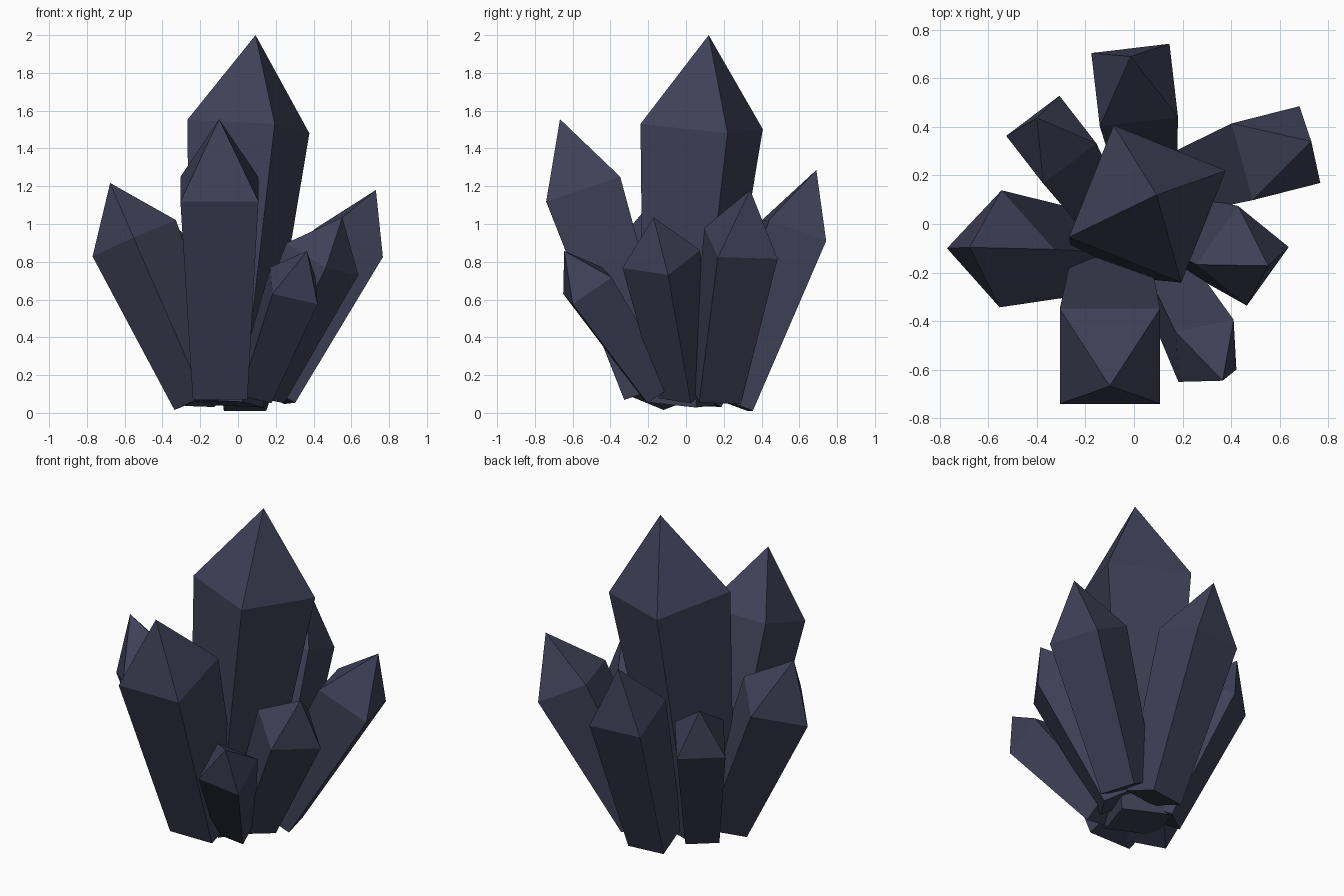
import bpy, bmesh
from math import pi
from mathutils import Vector, Quaternion

if "Cube" in bpy.data.objects:
    bpy.data.objects.remove(bpy.data.objects["Cube"])

mat = bpy.data.materials.new("dark_crystal")
mat.diffuse_color = (0.05, 0.052, 0.095, 1)
mat.use_nodes = True
mat.node_tree.nodes["Principled BSDF"].inputs["Base Color"].default_value = mat.diffuse_color


def crystal(name, base, tip, corner, taper=0.7):
    """Four-sided crystal: small square base, wide shoulder through corner, pointed tip."""
    base, tip, corner = Vector(base), Vector(tip), Vector(corner)
    axis = (tip - base).normalized()
    along = (corner - base).dot(axis)
    centre = base + axis * along
    radial = corner - centre
    bm = bmesh.new()
    low, high = [], []
    for i in range(4):
        off = Quaternion(axis, i * pi / 2) @ radial
        low.append(bm.verts.new(base + off * taper))
        high.append(bm.verts.new(centre + off))
    apex = bm.verts.new(tip)
    bm.faces.new(low[::-1])
    for i in range(4):
        j = (i + 1) % 4
        bm.faces.new((low[i], low[j], high[j], high[i]))
        bm.faces.new((high[i], high[j], apex))
    bmesh.ops.recalc_face_normals(bm, faces=bm.faces)
    me = bpy.data.meshes.new(name)
    bm.to_mesh(me)
    bm.free()
    me.materials.append(mat)
    ob = bpy.data.objects.new(name, me)
    bpy.context.collection.objects.link(ob)


# Tall middle crystal
crystal("centre_crystal", (-0.06, -0.03, 0.05), (0.093, 0.12, 2.0), (0.378, 0.22, 1.48), 0.6)
# Ring of leaning crystals: base centre, tip, one shoulder corner
crystal("front_crystal", (-0.095, -0.19, 0.115), (-0.1, -0.667, 1.555), (0.108, -0.74, 1.12))
crystal("left_crystal", (-0.182, -0.12, 0.083), (-0.677, -0.096, 1.217), (-0.77, -0.1, 0.828))
crystal("back_crystal", (0.05, 0.235, 0.05), (-0.014, 0.69, 1.286), (0.146, 0.742, 0.91))
crystal("back_right_crystal", (0.175, 0.155, 0.105), (0.73, 0.34, 1.18), (0.767, 0.169, 0.825))
crystal("right_crystal", (0.11, 0.0, 0.11), (0.552, -0.172, 1.035), (0.637, -0.095, 0.73))
crystal("front_right_crystal", (0.09, -0.15, 0.12), (0.365, -0.645, 0.857), (0.183, -0.65, 0.63))
crystal("back_left_crystal", (-0.15, 0.06, 0.075), (-0.4, 0.437, 1.03), (-0.307, 0.528, 0.74))
